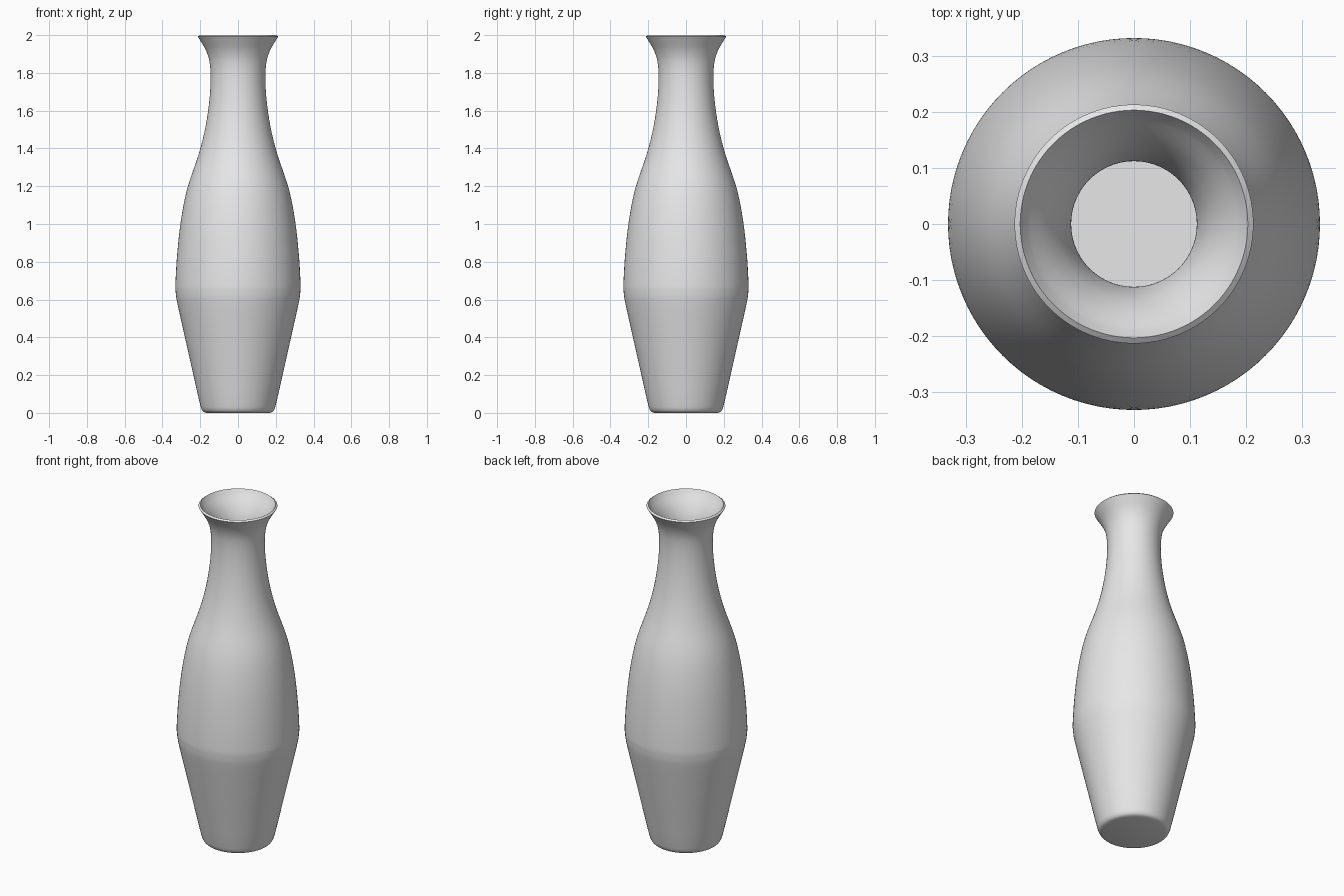
import bpy, bmesh, math

if "Cube" in bpy.data.objects:
    bpy.data.objects.remove(bpy.data.objects["Cube"])

SIDES = 96

# Outer silhouette as (radius, height), from foot to lip
outer = [(0.168, 0.0), (0.183, 0.006), (0.194, 0.022), (0.203, 0.055),
         (0.216, 0.11), (0.236, 0.2), (0.281, 0.4), (0.321, 0.58),
         (0.33, 0.64), (0.331, 0.69), (0.322, 0.84), (0.302, 1.02),
         (0.268, 1.19), (0.208, 1.37), (0.173, 1.51), (0.152, 1.65),
         (0.145, 1.77), (0.151, 1.86), (0.17, 1.92), (0.199, 1.97), (0.213, 1.992)]


def smooth_curve(pts, steps=4):
    """Catmull-Rom curve through the profile points."""
    out = []
    p = [pts[0]] + pts + [pts[-1]]
    for i in range(1, len(p) - 2):
        a, b, c, d = p[i - 1:i + 3]
        for s in range(steps):
            t = s / steps
            out.append(tuple(0.5 * (2 * b[k] + (c[k] - a[k]) * t
                       + (2 * a[k] - 5 * b[k] + 4 * c[k] - d[k]) * t * t
                       + (3 * b[k] - a[k] - 3 * c[k] + d[k]) * t ** 3)
                       for k in (0, 1)))
    return out + [pts[-1]]


curve = smooth_curve(outer)

# Inner wall: the outer wall moved inwards, thinning towards the lip
inner = [(0.203, 2.0)]
for r, z in reversed(curve):
    if 0.04 < z < 1.98:
        wall = 0.033 - 0.022 * max(0.0, (z - 1.8) / 0.2)
        inner.append((r - wall, z))
profile = curve + inner

# Spin the profile into the vase, closing foot and inner floor
bm = bmesh.new()
rings = [[bm.verts.new((r * math.cos(2 * math.pi * i / SIDES),
                        r * math.sin(2 * math.pi * i / SIDES), z))
          for i in range(SIDES)] for r, z in profile]
for lo, hi in zip(rings, rings[1:]):
    for i in range(SIDES):
        j = (i + 1) % SIDES
        bm.faces.new((lo[i], lo[j], hi[j], hi[i]))
bm.faces.new(list(reversed(rings[0])))
bm.faces.new(rings[-1])
bmesh.ops.recalc_face_normals(bm, faces=bm.faces[:])
mesh = bpy.data.meshes.new("vase")
bm.to_mesh(mesh)
bm.free()

vase = bpy.data.objects.new("vase", mesh)
bpy.context.collection.objects.link(vase)

# Plain light grey
mat = bpy.data.materials.new("light grey")
mat.diffuse_color = (0.8, 0.8, 0.8, 1)
mat.use_nodes = True
mat.node_tree.nodes["Principled BSDF"].inputs["Base Color"].default_value = mat.diffuse_color
mesh.materials.append(mat)

bpy.context.view_layer.objects.active = vase
vase.select_set(True)
bpy.ops.object.shade_smooth_by_angle(angle=math.radians(35))
